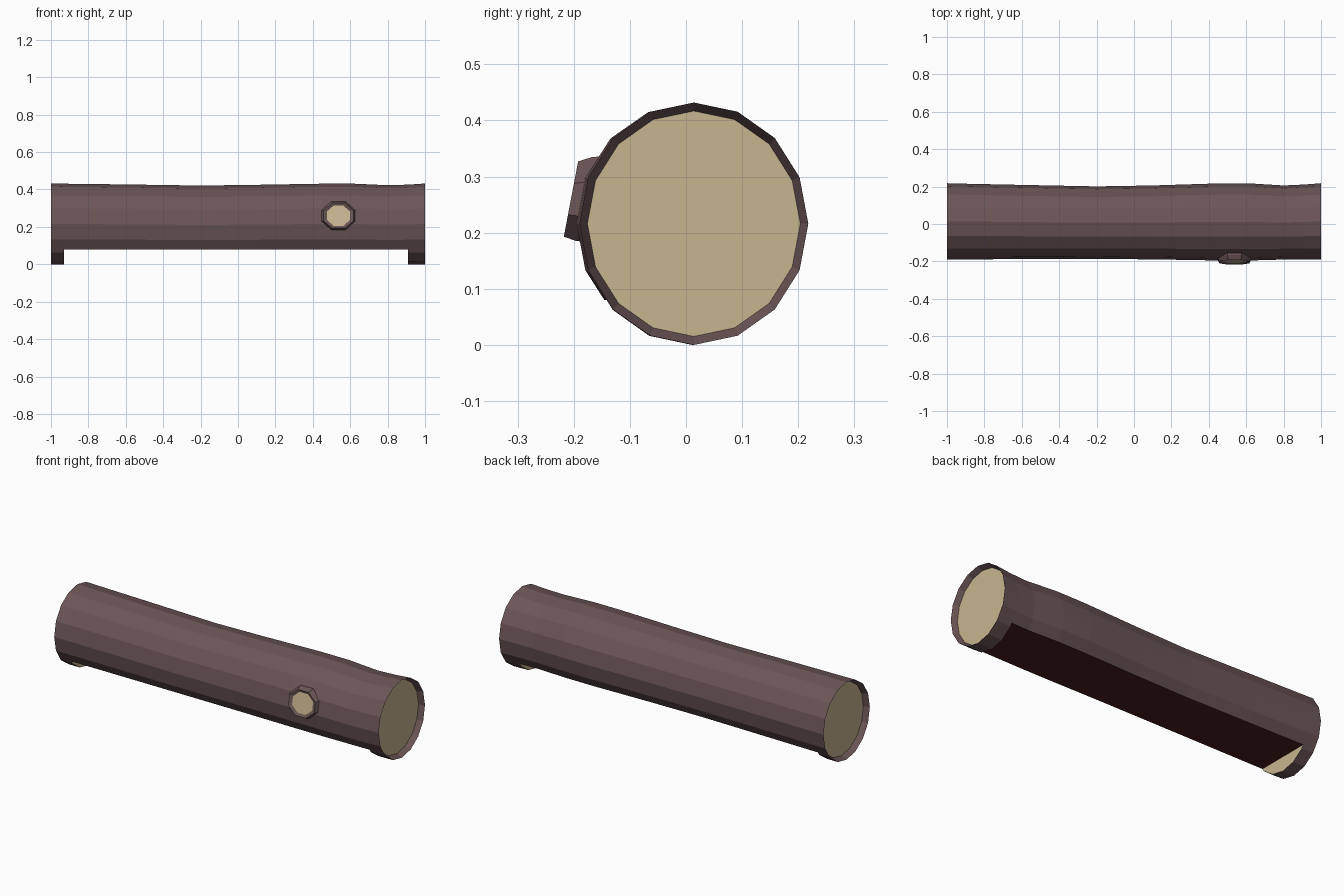
import bpy, bmesh, math

if "Cube" in bpy.data.objects:
    bpy.data.objects.remove(bpy.data.objects["Cube"])

def mat(name, rgb):
    m = bpy.data.materials.new(name)
    m.diffuse_color = (*rgb, 1)
    m.use_nodes = True
    m.node_tree.nodes["Principled BSDF"].inputs["Base Color"].default_value = m.diffuse_color
    return m

MATS = [mat("bark", (0.15, 0.092, 0.095)),
        mat("cut_wood", (0.58, 0.46, 0.28)),
        mat("underside_red", (0.07, 0.012, 0.012))]
N, CUT = 16, 0.08

def finish(name, bm):
    bmesh.ops.remove_doubles(bm, verts=bm.verts[:], dist=1e-4)
    bmesh.ops.recalc_face_normals(bm, faces=bm.faces[:])
    me = bpy.data.meshes.new(name)
    bm.to_mesh(me)
    bm.free()
    for m in MATS:
        me.materials.append(m)
    ob = bpy.data.objects.new(name, me)
    bpy.context.collection.objects.link(ob)
    return ob

def ring(x, y0, y1, top, clipped=False, s=1.0):
    """16-sided log section; vertex 0 is the lowest; optionally sliced flat at CUT."""
    cy, ry, r = (y0 + y1) / 2, (y1 - y0) / 2 * s, top / 2
    p = [[x, cy + ry * math.sin(2 * math.pi * i / N),
          r - r * s * math.cos(2 * math.pi * i / N)] for i in range(N)]
    if clipped:
        for i, j in ((2, 3), (-2, -3)):
            t = (CUT - p[i][2]) / (p[j][2] - p[i][2])
            p[i] = [x, p[i][1] + t * (p[j][1] - p[i][1]), CUT]
        for i in (-1, 0, 1):
            p[i][2] = CUT
    return p

def bridge(bm, a, b, n, pick=lambda i: 0):
    for i in range(n):
        j = (i + 1) % n
        f = bm.faces.new((a[i], a[j], b[j], b[i]))
        f.material_index = pick(i)

# Log: recessed end caps, full foot rings, flat-bottomed middle
END = (-0.19, 0.218, 0.432)
L, R = (-0.189, 0.216, 0.431), (-0.189, 0.211, 0.426)
sections = [
    (ring(-0.97, *END, s=0.93), 0), (ring(-1, *END), 0),
    (ring(-0.93, *L), 1), (ring(-0.93, *L, True), 2),
    (ring(-0.6, -0.188, 0.209, 0.427, True), 2),
    (ring(-0.2, -0.187, 0.201, 0.421, True), 2),
    (ring(0.1, -0.189, 0.206, 0.425, True), 2),
    (ring(0.45, -0.195, 0.217, 0.431, True), 2),
    (ring(0.62, -0.195, 0.217, 0.431, True), 2),
    (ring(0.8, -0.19, 0.206, 0.423, True), 2),
    (ring(0.91, *R, True), 1), (ring(0.91, *R), 0),
    (ring(1, *END), 0), (ring(0.97, *END, s=0.93), 0)]
bm = bmesh.new()
rings = [[bm.verts.new(c) for c in pts] for pts, _ in sections]
for k in range(len(rings) - 1):
    low = sections[k][1]
    bridge(bm, rings[k], rings[k + 1], N,
           lambda i: low if i in (14, 15, 0, 1) else 0)
for cap in (rings[0], rings[-1]):
    bm.faces.new(cap).material_index = 1
bmesh.ops.dissolve_degenerate(bm, dist=1e-5, edges=bm.edges[:])
finish("log", bm)

# Knot: short eight-sided branch stub with recessed cut face
bm = bmesh.new()
def knot_ring(y, rx, rz, cz=0.26):
    pts = []
    for i in range(8):
        a = 2 * math.pi * (i + 0.5) / 8
        dz = rz * math.sin(a) / math.cos(math.pi / 8)
        pts.append(bm.verts.new((0.537 + rx * math.cos(a) / math.cos(math.pi / 8),
                                 y + 0.19 * dz, cz + dz)))
    return pts
stub = [knot_ring(-0.12, 0.094, 0.078), knot_ring(-0.181, 0.092, 0.075),
        knot_ring(-0.205, 0.08, 0.067), knot_ring(-0.198, 0.062, 0.054)]
for a, b in zip(stub, stub[1:]):
    bridge(bm, a, b, 8)
bm.faces.new(stub[-1]).material_index = 1
finish("branch_knot", bm)
